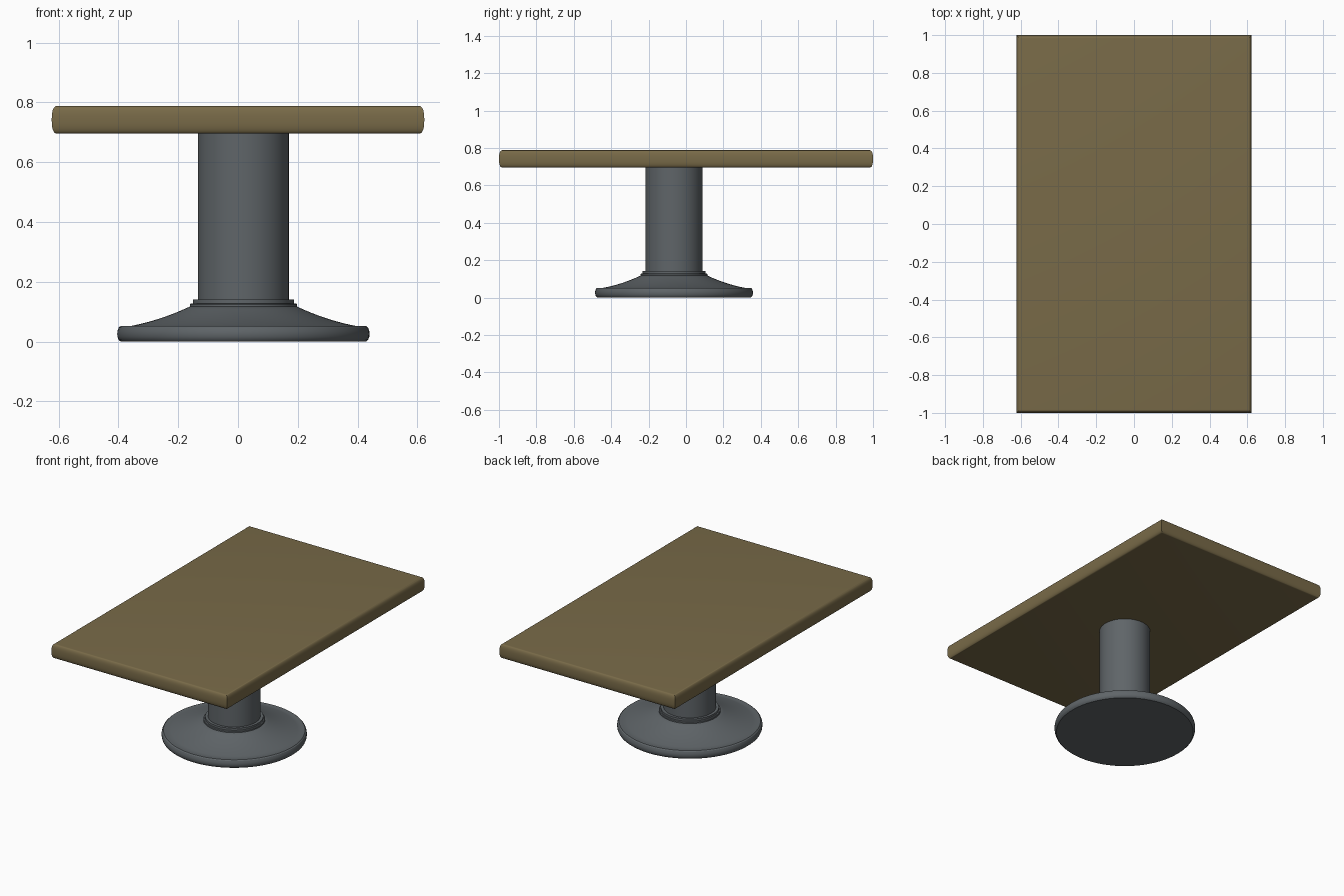
import bpy, bmesh, math

if "Cube" in bpy.data.objects:
    bpy.data.objects.remove(bpy.data.objects["Cube"])


def material(name, color):
    mat = bpy.data.materials.new(name)
    mat.diffuse_color = (*color, 1)
    mat.use_nodes = True
    mat.node_tree.nodes["Principled BSDF"].inputs["Base Color"].default_value = mat.diffuse_color
    return mat


def finish(name, bm, mat, angle):
    bmesh.ops.recalc_face_normals(bm, faces=bm.faces)
    mesh = bpy.data.meshes.new(name)
    bm.to_mesh(mesh)
    bm.free()
    mesh.materials.append(mat)
    obj = bpy.data.objects.new(name, mesh)
    bpy.context.collection.objects.link(obj)
    bpy.ops.object.select_all(action='DESELECT')
    obj.select_set(True)
    bpy.context.view_layer.objects.active = obj
    bpy.ops.object.shade_smooth_by_angle(angle=math.radians(angle))
    return obj


def loft(name, rings, mat, angle):
    """Skin a stack of closed rings and cap both ends."""
    bm = bmesh.new()
    loops = [[bm.verts.new(p) for p in ring] for ring in rings]
    n = len(loops[0])
    for a, b in zip(loops, loops[1:]):
        for i in range(n):
            j = (i + 1) % n
            bm.faces.new((a[i], a[j], b[j], b[i]))
    bm.faces.new(loops[0])
    bm.faces.new(loops[-1])
    return finish(name, bm, mat, angle)


def turned(name, profile, mat, sides=96):
    """Lathe an (r, z) profile about the pedestal axis."""
    cx, cy = 0.018, -0.064
    rings = [[(cx + r * math.cos(2 * math.pi * i / sides),
               cy + r * math.sin(2 * math.pi * i / sides), z)
              for i in range(sides)] for r, z in profile]
    return loft(name, rings, mat, 30)


wood = material("wood", (0.19, 0.145, 0.065))
metal = material("metal", (0.115, 0.13, 0.14))

# Table top: rounded edge profile with mitred corners
hx, hy, z_mid, half = 0.623, 1.0, 0.742, 0.046
rings = []
for k in range(-8, 9):
    t = k / 8 * math.pi / 2
    s, c = math.sin(t), max(math.cos(t), 0)
    inset = 0.018 * (1 - c ** 0.8)
    z = z_mid + half * math.copysign(abs(s) ** 0.8, s)
    x, y = hx - inset, hy - inset
    rings.append([(-x, -y, z), (x, -y, z), (x, y, z), (-x, y, z)])
loft("table_top", rings, wood, 40)

# Column
turned("column", [(0.152, 0.10), (0.152, 0.70)], metal)

# Flared base with rounded rim
flare = []
for i in range(13):
    t = i / 12
    flare.append((0.385 - 0.205 * t, 0.051 + 0.066 * (0.55 * t + 0.45 * t * t)))
turned("base", [(0.410, 0.0), (0.417, 0.006), (0.421, 0.016), (0.422, 0.026),
                (0.421, 0.036), (0.417, 0.047), (0.411, 0.052), (0.395, 0.052)]
       + flare, metal)

# Stepped collar
turned("collar", [(0.174, 0.112), (0.179, 0.116), (0.179, 0.125), (0.176, 0.128),
                  (0.169, 0.128), (0.169, 0.141), (0.150, 0.141)], metal)
